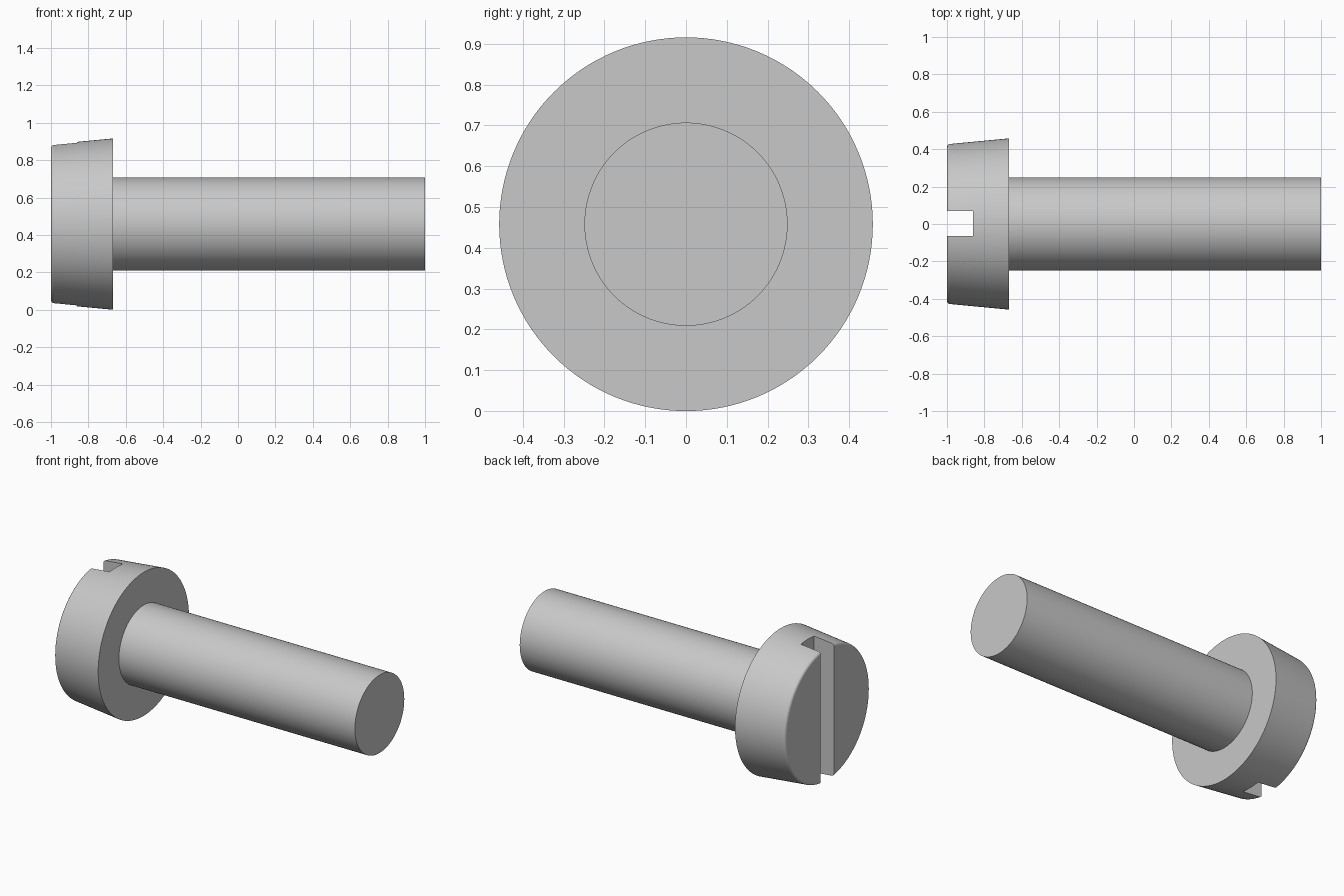
import bpy
import bmesh
from math import pi, radians, sin, cos
from mathutils import Vector

default = bpy.data.objects.get("Cube")
if default:
    bpy.data.objects.remove(default, do_unlink=True)

# Main dimensions
HEAD_R, TIP_R, SHAFT_R = 0.458, 0.428, 0.249
HEAD_X, SLOT_X, FILLET = -0.667, -0.86, 0.018
SLOT_W = 0.134
SEGMENTS = 128

steel = bpy.data.materials.new("grey_steel")
steel.use_nodes = True
colour = (0.58, 0.58, 0.58, 1)
steel.diffuse_color = colour
steel.node_tree.nodes["Principled BSDF"].inputs["Base Color"].default_value = colour


def make_object(name, bm):
    bmesh.ops.recalc_face_normals(bm, faces=bm.faces)
    mesh = bpy.data.meshes.new(name)
    bm.to_mesh(mesh)
    bm.free()
    mesh.materials.append(steel)
    obj = bpy.data.objects.new(name, mesh)
    bpy.context.collection.objects.link(obj)
    return obj


def lathe(name, profile, height):
    """Spin an (x, radius) profile around a lengthwise axis."""
    bm = bmesh.new()
    verts = [bm.verts.new((x, 0, r)) for x, r in profile]
    edges = [bm.edges.new(pair) for pair in zip(verts, verts[1:])]
    bmesh.ops.spin(bm, geom=verts + edges, cent=(0, 0, 0), axis=(1, 0, 0),
                   angle=2 * pi, steps=SEGMENTS)
    bmesh.ops.remove_doubles(bm, verts=bm.verts, dist=1e-5)
    bmesh.ops.translate(bm, verts=bm.verts, vec=Vector((0, 0, height)))
    return make_object(name, bm)


# Tapered head with a rounded rim, running into the plain shaft
rim = [(-1 + FILLET * (1 - sin(a)), TIP_R - FILLET * (1 - cos(a)))
       for a in (radians(85) * (1 - i / 6) for i in range(7))]
profile = [(-1, 0)] + rim[::-1] + [
    (HEAD_X, HEAD_R), (HEAD_X, SHAFT_R), (1, SHAFT_R), (1, 0)]
# Order the rim from the end face outwards
profile[1:8] = [(-1 + FILLET * (1 - cos(a)), TIP_R - FILLET * (1 - sin(a)))
                for a in (radians(85) * i / 6 for i in range(7))]
screw = lathe("slotted_screw", profile, HEAD_R)

# Straight slot across the head
bm = bmesh.new()
bmesh.ops.create_cube(bm, size=1)
bmesh.ops.scale(bm, verts=bm.verts, vec=(0.4, SLOT_W, 1.4))
bmesh.ops.translate(bm, verts=bm.verts, vec=(SLOT_X - 0.2, 0.002, HEAD_R))
cutter = make_object("slot_cutter", bm)
cutter.hide_render = True

bpy.ops.object.select_all(action="DESELECT")
screw.select_set(True)
bpy.context.view_layer.objects.active = screw
cut = screw.modifiers.new("slot", "BOOLEAN")
cut.operation = "DIFFERENCE"
cut.solver = "EXACT"
cut.object = cutter
bpy.ops.object.modifier_apply(modifier=cut.name)
bpy.data.objects.remove(cutter, do_unlink=True)

# Smooth round surfaces, crisp machined edges
bpy.ops.object.shade_smooth_by_angle(angle=radians(30))
normals = screw.modifiers.new("flat_faces", "WEIGHTED_NORMAL")
normals.keep_sharp = True
